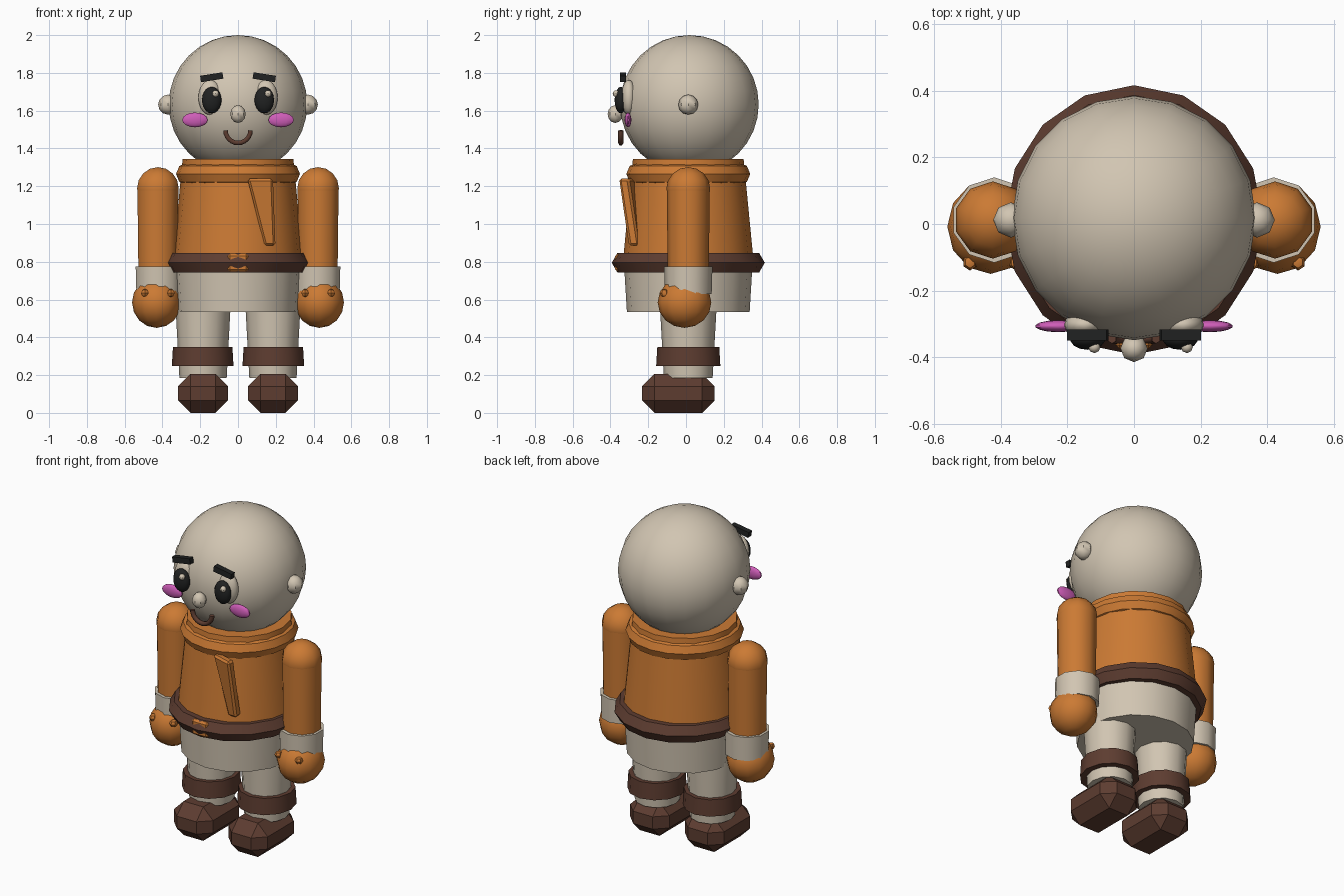
import bpy, math
from mathutils import Vector

if "Cube" in bpy.data.objects:
    bpy.data.objects.remove(bpy.data.objects["Cube"])


def material(name, rgb):
    m = bpy.data.materials.new(name)
    m.diffuse_color = (*rgb, 1)
    m.use_nodes = True
    m.node_tree.nodes["Principled BSDF"].inputs["Base Color"].default_value = m.diffuse_color
    return m


BEIGE = material("beige", (0.64, 0.56, 0.445))
ORANGE = material("orange", (0.60, 0.195, 0.034))
BROWN = material("dark_brown", (0.11, 0.046, 0.03))
BLACK = material("black", (0.015, 0.016, 0.016))
PINK = material("magenta", (0.62, 0.11, 0.48))
CY = 0.012  # depth of the body axis


def finish(name, mat, smooth=42):
    o = bpy.context.object
    o.name = name
    o.data.materials.append(mat)
    bpy.ops.object.transform_apply(location=False, rotation=True, scale=True)
    if smooth:
        bpy.ops.object.shade_smooth_by_angle(angle=math.radians(smooth))
    return o


def ball(name, mat, loc, half, seg=12, rings=8):
    bpy.ops.mesh.primitive_uv_sphere_add(segments=seg, ring_count=rings, radius=1, location=loc)
    bpy.context.object.scale = half
    return finish(name, mat)


def tube(name, mat, x, z0, z1, r0, r1, seg, y=CY, sx=1.0):
    bpy.ops.mesh.primitive_cone_add(vertices=seg, radius1=r0, radius2=r1, depth=z1 - z0,
                                    location=(x, y, (z0 + z1) / 2))
    bpy.context.object.scale = (sx, 1, 1)
    return finish(name, mat)


def ring(name, mat, z, major, minor, seg, minor_seg, sx=1.0):
    bpy.ops.mesh.primitive_torus_add(major_segments=seg, minor_segments=minor_seg,
                                     major_radius=major, minor_radius=minor, location=(0, CY, z))
    bpy.context.object.scale = (sx, 1, 1)
    return finish(name, mat)


def box(name, mat, loc, size, bevel, tilt=0.0):
    bpy.ops.mesh.primitive_cube_add(size=1, location=loc, rotation=(0, tilt, 0))
    o = bpy.context.object
    o.scale = size
    finish(name, mat, 0)
    if bevel:
        m = o.modifiers.new("chamfer", "BEVEL")
        m.width, m.segments, m.limit_method = bevel, 1, "NONE"
    return o


# Head, nose and body
ball("head", BEIGE, (0, 0.018, 1.633), (0.367,) * 3, 20, 16)
ball("nose", BEIGE, (0, -0.374, 1.582), (0.041, 0.041, 0.047), 8, 6)
tube("tunic", ORANGE, 0, 0.78, 1.345, 0.348, 0.293, 16)
ring("collar", ORANGE, 1.265, 0.268, 0.06, 20, 8)
ring("belt", BROWN, 0.795, 0.345, 0.06, 16, 6, 0.957)
tube("tunic_hem", BEIGE, 0, 0.535, 0.80, 0.325, 0.341, 16)
box("buckle", ORANGE, (0, -0.345, 0.795), (0.11, 0.06, 0.095), 0.012)

# Tapered flap on the chest: four corners seen from the front, given depth
corners = [(0.05, -0.315, 1.24), (0.185, -0.357, 1.24), (0.198, -0.302, 0.885), (0.14, -0.302, 0.885)]
verts = corners + [(x, y + 0.055, z) for x, y, z in corners]
faces = [(3, 2, 1, 0), (4, 5, 6, 7)] + [(i, (i + 1) % 4, (i + 1) % 4 + 4, i + 4) for i in range(4)]
mesh = bpy.data.meshes.new("chest_flap")
mesh.from_pydata(verts, [], faces)
flap = bpy.data.objects.new("chest_flap", mesh)
bpy.context.collection.objects.link(flap)
mesh.materials.append(ORANGE)
bev = flap.modifiers.new("chamfer", "BEVEL")
bev.width, bev.segments, bev.limit_method = 0.012, 1, "NONE"

# Mouth: lower half of a ring swept as a tube
curve = bpy.data.curves.new("mouth", "CURVE")
curve.dimensions = "3D"
curve.bevel_depth, curve.bevel_resolution, curve.use_fill_caps = 0.014, 1, True
sp = curve.splines.new("POLY")
sp.points.add(12)
for i, p in enumerate(sp.points):
    a = math.pi * (1 + i / 12)
    p.co = (0.066 * math.cos(a), -0.345, 1.495 + 0.066 * math.sin(a), 1)
curve.materials.append(BROWN)
bpy.context.collection.objects.link(bpy.data.objects.new("mouth", curve))

# Paired parts
for side, s in (("left", 1), ("right", -1)):
    # Face
    ball(side + "_ear", BEIGE, (s * 0.37, 0.012, 1.632), (0.053,) * 3, 8, 6)
    ball(side + "_eye", BEIGE, (s * 0.148, -0.303, 1.67), (0.062, 0.04, 0.093), 16, 10)
    ball(side + "_pupil", BLACK, (s * 0.139, -0.345, 1.656), (0.053, 0.033, 0.07), 14, 10)
    ball(side + "_eye_glint", BEIGE, (s * 0.139 + 0.02, -0.37, 1.69), (0.018,) * 3, 8, 6)
    box(side + "_brow", BLACK, (s * 0.139, -0.334, 1.777), (0.12, 0.033, 0.034), 0, s * math.radians(9))
    ball(side + "_cheek", PINK, (s * 0.228, -0.307, 1.551), (0.069, 0.018, 0.039), 14, 8)

    # Arm: sleeve, shoulder cap, cuff and mitten with two finger studs
    tube(side + "_sleeve", ORANGE, s * 0.424, 0.70, 1.19, 0.108, 0.114, 10)
    ball(side + "_shoulder", ORANGE, (s * 0.424, CY, 1.188), (0.116, 0.116, 0.113), 10, 8)
    tube(side + "_cuff", BEIGE, s * 0.42, 0.63, 0.775, 0.124, 0.128, 10)
    ball(side + "_mitten", ORANGE, (s * 0.431, -0.008, 0.585), (0.13, 0.142, 0.135), 12, 8)
    for dx in (-0.072, 0.066):
        ball(side + "_finger", ORANGE, (s * (0.427 + dx), -0.115, 0.635), (0.022, 0.025, 0.022), 6, 4)

    # Leg: trouser, brown band and chamfered boot
    tube(side + "_leg", BEIGE, s * 0.185, 0.185, 0.56, 0.129, 0.15, 12, sx=0.97)
    tube(side + "_leg_band", BROWN, s * 0.187, 0.248, 0.348, 0.170, 0.164, 12, sx=0.96)
    box(side + "_boot", BROWN, (s * 0.185, -0.04, 0.1035), (0.264, 0.384, 0.207), 0.066)
